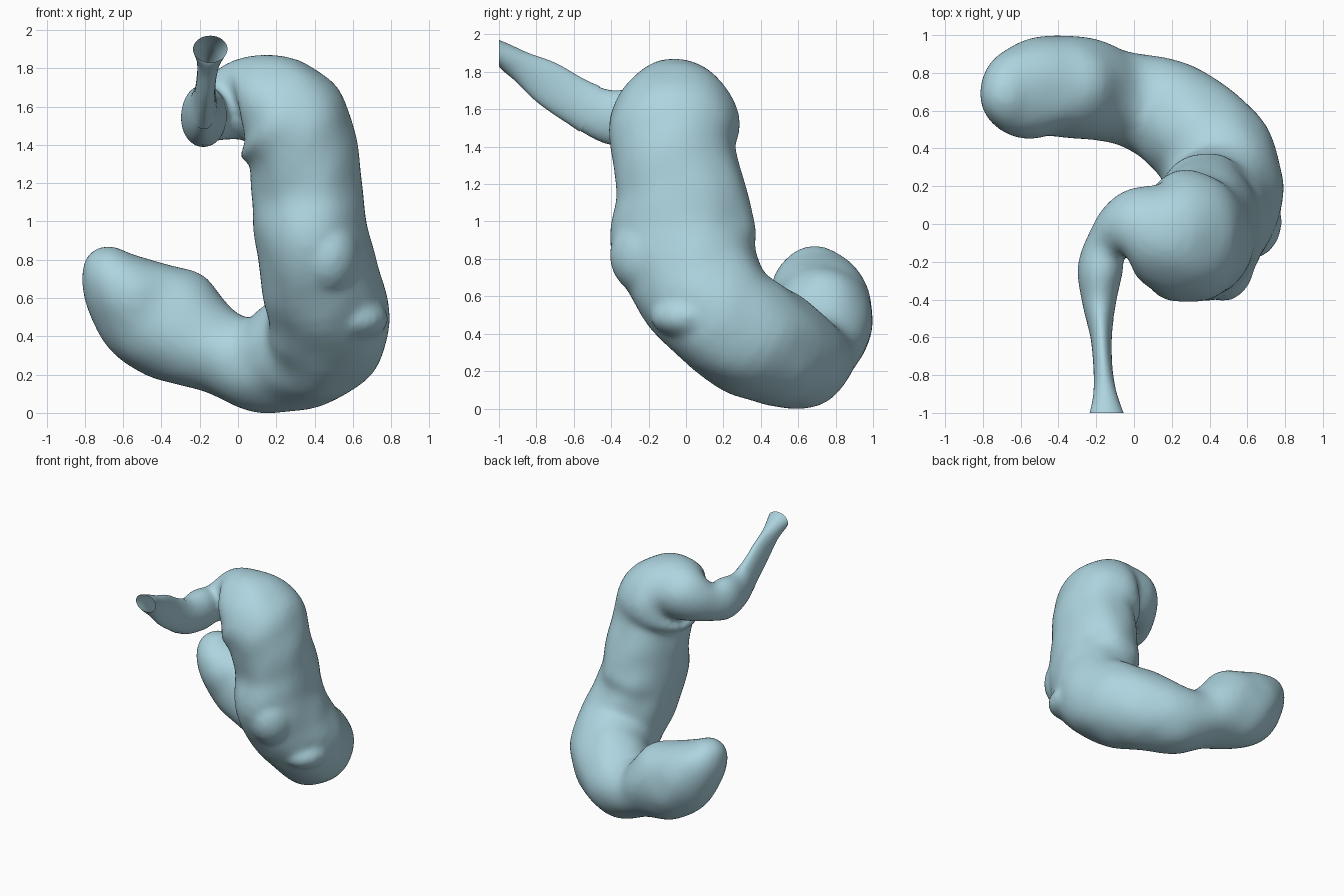
import bpy, bmesh, math
from mathutils import Vector, Matrix, noise

if "Cube" in bpy.data.objects:
    bpy.data.objects.remove(bpy.data.objects["Cube"])

# centre line from the closed lobe to the open spout: x, y, z, then radius along x, y, z
KEYS = [
    (-.725, .66, .865, .004, .004, .004),
    (-.715, .665, .835, .085, .10, .085),
    (-.68, .68, .755, .15, .19, .15),
    (-.60, .70, .645, .225, .25, .225),
    (-.475, .725, .535, .28, .265, .28),
    (-.31, .725, .44, .295, .272, .295),
    (-.09, .675, .315, .22, .25, .22),
    (.09, .625, .26, .25, .27, .255),
    (.25, .54, .295, .28, .29, .29),
    (.41, .39, .365, .31, .31, .32),
    (.475, .20, .49, .32, .32, .33),
    (.43, .05, .70, .31, .36, .35),
    (.385, -.015, .92, .295, .395, .33),
    (.365, -.025, 1.15, .295, .35, .30),
    (.335, -.07, 1.38, .29, .335, .30),
    (.245, -.06, 1.54, .32, .35, .30),
    (.11, -.05, 1.63, .25, .28, .25),
    (-.03, -.02, 1.615, .18, .19, .20),
    (-.145, -.11, 1.56, .115, .11, .15),
    (-.18, -.25, 1.55, .12, .14, .165),
    (-.185, -.42, 1.56, .09, .13, .145),
    (-.175, -.58, 1.64, .058, .11, .13),
    (-.165, -.75, 1.745, .05, .10, .12),
    (-.155, -.89, 1.835, .06, .08, .08),
    (-.145, -1.0, 1.90, .09, .07, .07),
]
SIDES, STEPS = 36, 5
SPLIT = 21 * STEPS                            # ring where the spout begins

skin = bpy.data.materials.new("pale_blue")
skin.diffuse_color = (.42, .66, .74, 1)
skin.use_nodes = True
skin.node_tree.nodes["Principled BSDF"].inputs["Base Color"].default_value = skin.diffuse_color


def spline(keys, i, t):
    """Catmull-Rom blend of position and radii."""
    n = len(keys) - 1
    a, b, c, d = (keys[min(max(k, 0), n)] for k in range(i - 1, i + 3))
    return [.5 * (2*q + (r - p)*t + (2*p - 5*q + 4*r - s)*t*t + (3*q - p - 3*r + s)*t**3)
            for p, q, r, s in zip(a, b, c, d)]


def make_rings(keys):
    """Elliptical cross-sections along the centre line."""
    samples = [spline(keys, i, k / STEPS) for i in range(len(keys) - 1) for k in range(STEPS)]
    samples.append(keys[-1])
    pts = [Vector(s[:3]) for s in samples]
    last = len(pts) - 1
    rings, u = [], Vector((0, 1, 0))
    for i, s in enumerate(samples):
        tan = (pts[min(i + 3, last)] - pts[max(i - 3, 0)]).normalized()
        if i > last - 4:                      # spout is cut square to the front
            tan = tan.lerp(Vector((0, -1, 0)), 1 - (last - i) / 4).normalized()
        u = (u - tan * u.dot(tan)).normalized()
        v = tan.cross(u)
        ring = []
        for k in range(SIDES):
            a = 2 * math.pi * k / SIDES
            d = u * math.cos(a) + v * math.sin(a)
            p = pts[i] + Vector((d.x * s[3], d.y * s[4], d.z * s[5]))
            if i < last:                      # organic unevenness
                p += d * .05 * min(s[3:]) * noise.noise(p * 5)
            ring.append(p)
        rings.append(ring)
    return rings


def build(name, rings, caps, lumps=()):
    bm = bmesh.new()
    loops = [[bm.verts.new(p) for p in ring] for ring in rings]
    for r0, r1 in zip(loops, loops[1:]):
        for k in range(SIDES):
            j = (k + 1) % SIDES
            bm.faces.new((r0[k], r0[j], r1[j], r1[k]))
    if caps:
        bm.faces.new(loops[0][::-1])
        bm.faces.new(loops[-1])
    bmesh.ops.recalc_face_normals(bm, faces=bm.faces)
    for pos, size in lumps:
        bmesh.ops.create_icosphere(bm, subdivisions=3, radius=1,
                                   matrix=Matrix.Translation(pos) @ Matrix.Diagonal((*size, 1)))
    me = bpy.data.meshes.new(name)
    bm.to_mesh(me)
    bm.free()
    me.materials.append(skin)
    ob = bpy.data.objects.new(name, me)
    bpy.context.collection.objects.link(ob)
    bpy.ops.object.select_all(action='DESELECT')
    bpy.context.view_layer.objects.active = ob
    ob.select_set(True)
    bpy.ops.object.shade_smooth()
    return ob


rings = make_rings(KEYS)

# main body: swept tube with shallow swellings, fused into one skin
lumps = [((.47, -.20, .82), (.17, .21, .22)),     # swelling on the column front
         ((.61, .01, .49), (.175, .20, .12))]     # fold at the lower bend
body = build("curved_body", rings[:SPLIT + 1], True, lumps)
fuse = body.modifiers.new("fuse", 'REMESH')
fuse.mode = 'VOXEL'
fuse.voxel_size = .02
fuse.use_smooth_shade = True
relax = body.modifiers.new("relax", 'SMOOTH')
relax.factor = .5
relax.iterations = 10

# thin flared spout, open at the front
build("open_spout", rings[SPLIT - 2:], False)
